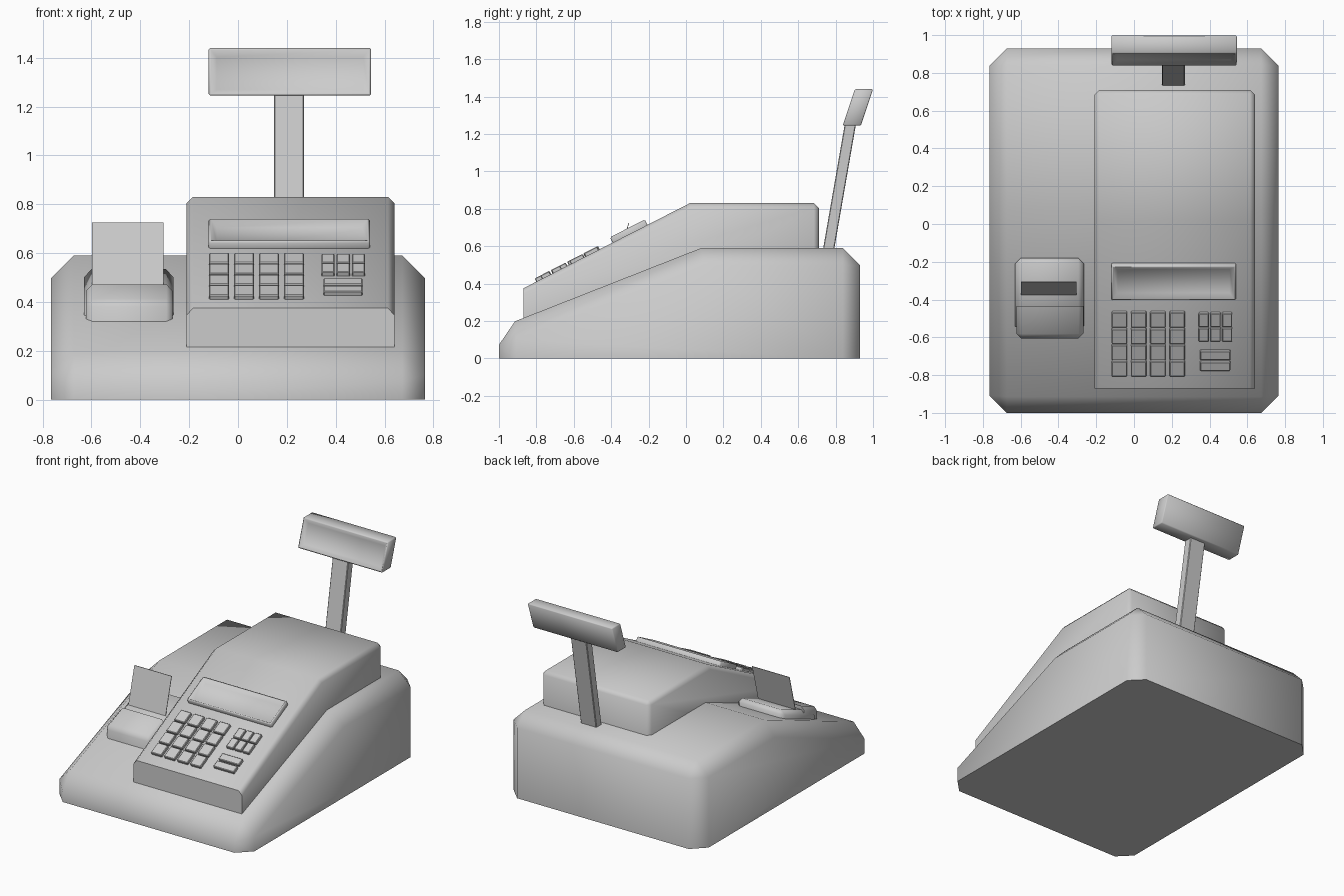
import bpy
import bmesh
import math
from mathutils import Matrix, Vector

cube = bpy.data.objects.get("Cube")
if cube:
    bpy.data.objects.remove(cube, do_unlink=True)

# One grey plastic for the whole machine
COLOR = (0.6, 0.6, 0.6, 1)
grey = bpy.data.materials.new("grey_plastic")
grey.use_nodes = True
grey.diffuse_color = COLOR
grey.node_tree.nodes["Principled BSDF"].inputs["Base Color"].default_value = COLOR


def finish(name, bm, angle=60):
    bmesh.ops.recalc_face_normals(bm, faces=bm.faces)
    mesh = bpy.data.meshes.new(name)
    bm.to_mesh(mesh)
    bm.free()
    mesh.materials.append(grey)
    obj = bpy.data.objects.new(name, mesh)
    bpy.context.collection.objects.link(obj)
    bpy.ops.object.select_all(action="DESELECT")
    obj.select_set(True)
    bpy.context.view_layer.objects.active = obj
    bpy.ops.object.shade_smooth_by_angle(angle=math.radians(angle))
    return obj


def prism(profile, x0, x1):
    """Extrude a (y, z) side profile from x0 to x1."""
    bm = bmesh.new()
    face = bm.faces.new([bm.verts.new((x0, y, z)) for y, z in profile])
    grown = bmesh.ops.extrude_face_region(bm, geom=[face])["geom"]
    verts = [g for g in grown if isinstance(g, bmesh.types.BMVert)]
    bmesh.ops.translate(bm, verts=verts, vec=(x1 - x0, 0, 0))
    bmesh.ops.recalc_face_normals(bm, faces=bm.faces)
    return bm


def chamfer(bm, width, floor=None, min_angle=35):
    """Cut the sharp edges, leaving those lying on the floor height."""
    edges = [e for e in bm.edges
             if e.calc_face_angle(0) > math.radians(min_angle)
             and not (floor is not None and all(v.co.z < floor for v in e.verts))]
    bmesh.ops.bevel(bm, geom=edges, offset=width, offset_type="OFFSET",
                    segments=1, profile=0.5, affect="EDGES", clamp_overlap=True)


def recess(bm, direction, rim, slope, depth):
    """Sink a sloped panel into the large face that looks along direction."""
    bm.normal_update()
    d = Vector(direction).normalized()
    face = max(bm.faces, key=lambda f: f.normal.dot(d) * f.calc_area())
    bmesh.ops.inset_region(bm, faces=[face], thickness=rim)
    bmesh.ops.inset_region(bm, faces=[face], thickness=slope, depth=-depth)


# Wedge-shaped base
bm = prism([(-1, 0), (-1, 0.165), (0.08, 0.59), (0.93, 0.59), (0.93, 0)], -0.765, 0.765)
chamfer(bm, 0.092, floor=0.01)
finish("base", bm)

# Upper housing with sloped keyboard panel
bm = prism([(-0.87, 0.18), (-0.87, 0.375), (0.02, 0.83), (0.71, 0.83), (0.71, 0.5),
            (0.1, 0.5)], -0.21, 0.64)
chamfer(bm, 0.026, floor=0.51)
finish("upper_housing", bm)

# Parts lying on the keyboard slope
TILT = math.atan(0.512)


def panel_box(x0, x1, y0, y1, height):
    length = (y1 - y0) / math.cos(TILT)
    yc = (y0 + y1) / 2
    bm = bmesh.new()
    bmesh.ops.create_cube(bm, size=1)
    bmesh.ops.scale(bm, vec=(x1 - x0, length, height * 2), verts=bm.verts)
    place = (Matrix.Translation(((x0 + x1) / 2, yc, 0.82 + 0.512 * yc))
             @ Matrix.Rotation(TILT, 4, "X"))
    bm.transform(place)
    return bm


bm = panel_box(-0.12, 0.54, -0.392, -0.206, 0.032)
chamfer(bm, 0.007)
recess(bm, (0, -math.sin(TILT), math.cos(TILT)), 0.004, 0.034, 0.026)
finish("operator_display", bm)


def key(name, x, y, width, length, height=0.02):
    bm = panel_box(x, x + width, y, y + length, height)
    chamfer(bm, 0.004)
    finish(name, bm, 30)


# Main four by four keypad
for row in range(4):
    for col in range(4):
        key(f"main_key_{row + 1}_{col + 1}", -0.118 + col * 0.102,
            -0.8 + row * 0.0865, 0.082, 0.079)

# Small function keys and two wide keys
for row in range(2):
    for col in range(3):
        key(f"function_key_{row + 1}_{col + 1}", 0.342 + col * 0.062,
            -0.615 + row * 0.077, 0.054, 0.071)
    key(f"wide_key_{row + 1}", 0.35, -0.77 + row * 0.058, 0.16, 0.047)

# Receipt printer, its front cover and the paper
bm = prism([(-0.57, 0.25), (-0.57, 0.395), (-0.18, 0.545), (-0.18, 0.4)], -0.63, -0.265)
chamfer(bm, 0.03, floor=0.39)
finish("printer_body", bm)

bm = prism([(-0.605, 0.25), (-0.605, 0.405), (-0.435, 0.472), (-0.435, 0.35)], -0.622, -0.268)
edges = [e for e in bm.edges
         if not all(v.co.y > -0.45 for v in e.verts)
         and not all(v.co.z < 0.36 for v in e.verts)]
bmesh.ops.bevel(bm, geom=edges, offset=0.025, offset_type="OFFSET", segments=1,
                profile=0.5, affect="EDGES", clamp_overlap=True)
finish("printer_cover", bm)

bm = prism([(-0.378, 0.46), (-0.308, 0.725), (-0.304, 0.725), (-0.374, 0.46)], -0.597, -0.305)
finish("receipt_paper", bm, 30)

# Customer display on its leaning pole
bm = prism([(0.73, 0.57), (0.85, 1.26), (0.91, 1.26), (0.79, 0.57)], 0.147, 0.27)
chamfer(bm, 0.004)
finish("display_pole", bm, 30)

bm = prism([(0.838, 1.245), (0.903, 1.44), (1.0, 1.44), (0.935, 1.245)], -0.12, 0.545)
chamfer(bm, 0.006)
recess(bm, (0, -0.95, 0.32), 0.004, 0.034, 0.022)
finish("customer_display", bm)
